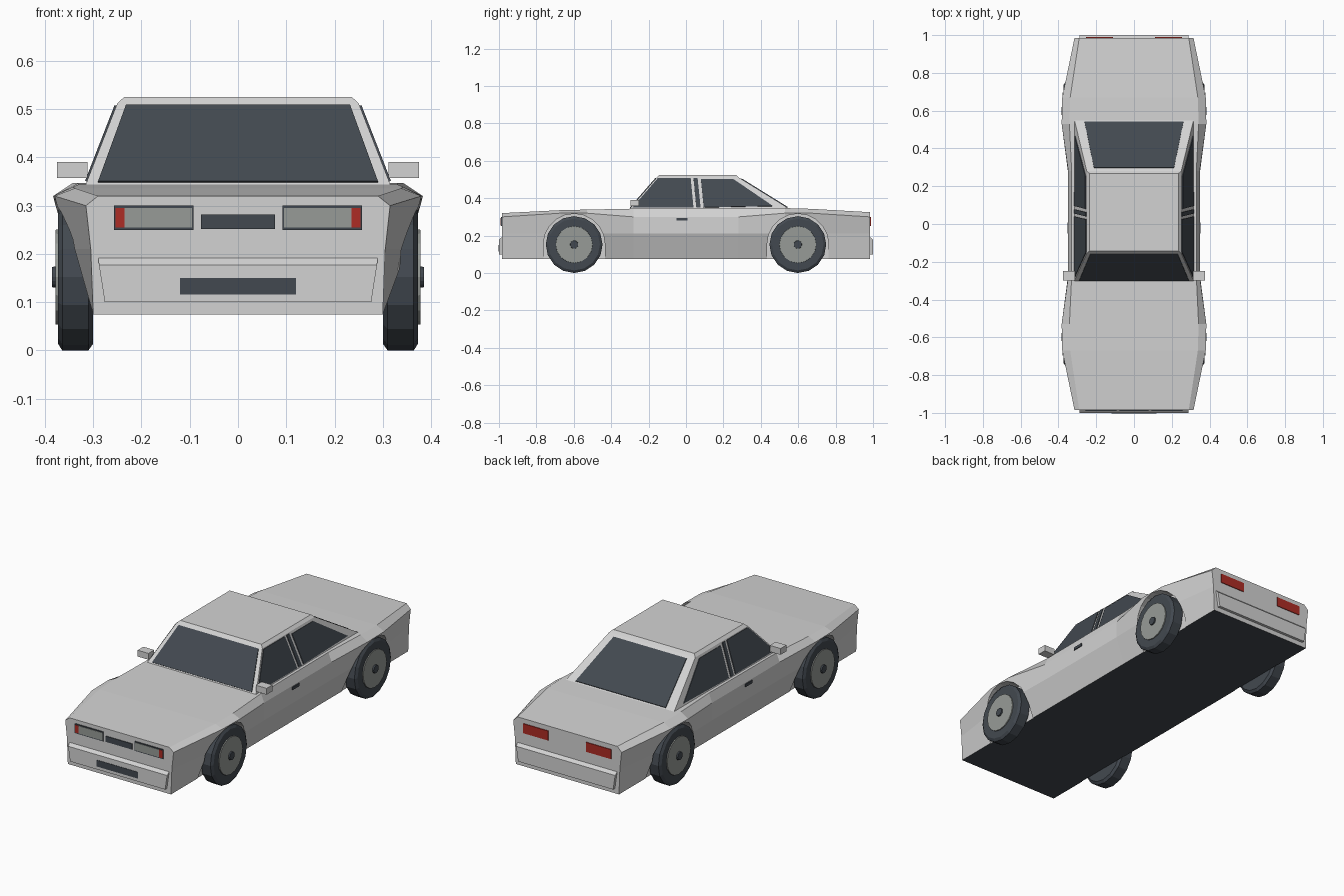
import bpy, bmesh
from math import sin, cos, pi
from mathutils import Vector

cube = bpy.data.objects.get("Cube")
if cube:
    bpy.data.objects.remove(cube, do_unlink=True)


def material(name, r, g, b):
    m = bpy.data.materials.new(name)
    m.use_nodes = True
    m.diffuse_color = (r, g, b, 1)
    m.node_tree.nodes["Principled BSDF"].inputs["Base Color"].default_value = (r, g, b, 1)
    return m


silver = material("silver_paint", 0.65, 0.65, 0.65)
dark = material("dark_glass_and_rubber", 0.055, 0.066, 0.08)
grey = material("lamp_and_hub_grey", 0.31, 0.33, 0.31)
red = material("red_lens", 0.42, 0.025, 0.018)


def loft(name, rings, mat):
    """Closed solid skinned through rings that share a point count."""
    bm = bmesh.new()
    loops = [[bm.verts.new(p) for p in ring] for ring in rings]
    n = len(loops[0])
    for a, b in zip(loops, loops[1:]):
        for i in range(n):
            j = (i + 1) % n
            bm.faces.new((a[i], a[j], b[j], b[i]))
    bm.faces.new(loops[0])
    bm.faces.new(loops[-1])
    bmesh.ops.recalc_face_normals(bm, faces=bm.faces)
    mesh = bpy.data.meshes.new(name)
    bm.to_mesh(mesh)
    bm.free()
    mesh.materials.append(mat)
    obj = bpy.data.objects.new(name, mesh)
    bpy.context.collection.objects.link(obj)
    return obj


def plate(name, pts, mat, half=0.004):
    """Thin panel straddling the surface it lies on."""
    pts = [Vector(p) for p in pts]
    off = (pts[1] - pts[0]).cross(pts[2] - pts[0]).normalized() * half
    return loft(name, [[p - off for p in pts], [p + off for p in pts]], mat)


def end_plate(name, x0, x1, z0, z1, y, mat, half=0.004):
    return plate(name, [(x0, y, z0), (x1, y, z0), (x1, y, z1), (x0, y, z1)], mat, half)


def box(name, x0, x1, y0, y1, z0, z1, mat):
    ring = [(x0, y0), (x1, y0), (x1, y1), (x0, y1)]
    return loft(name, [[(x, y, z) for x, y in ring] for z in (z0, z1)], mat)


SIDES = (("left", 1), ("right", -1))
AXLES = (("front", -0.598), ("rear", 0.598))

# Body: y, waist x, shoulder x, shoulder z, deck x, deck z
stations = [
    (-0.985, 0.305, 0.315, 0.30, 0.29, 0.32),
    (-0.67, 0.35, 0.38, 0.32, 0.338, 0.336),
    (-0.53, 0.355, 0.383, 0.32, 0.342, 0.339),
    (-0.28, 0.35, 0.348, 0.30, 0.33, 0.344),
    (0.28, 0.35, 0.348, 0.30, 0.33, 0.347),
    (0.53, 0.355, 0.383, 0.32, 0.342, 0.347),
    (0.67, 0.35, 0.38, 0.32, 0.338, 0.343),
    (0.985, 0.305, 0.315, 0.30, 0.29, 0.325),
]
rings = []
for y, wx, sx, sz, dx, dz in stations:
    half = [(0.30, 0.075), (wx, 0.21), (sx, sz), (dx, dz)]
    rings.append([(x, y, z) for x, z in half] + [(-x, y, z) for x, z in reversed(half)])
body = loft("body", rings, silver)

# Wheel arches cut out of the body
cutters = []
for side, s in SIDES:
    for axle, y in AXLES:
        arch = [(y + 0.165 * cos(pi * i / 10), 0.152 + 0.165 * sin(pi * i / 10)) for i in range(11)]
        arch += [(y - 0.165, 0.0), (y + 0.165, 0.0)]
        cut = loft("arch_cutter", [[(s * x, a, z) for a, z in arch] for x in (0.297, 0.5)], silver)
        cut.hide_render = True
        mod = body.modifiers.new("arch", "BOOLEAN")
        mod.operation = "DIFFERENCE"
        mod.solver = "EXACT"
        mod.object = cut
        cutters.append(cut)
deps = bpy.context.evaluated_depsgraph_get()
cut_mesh = bpy.data.meshes.new_from_object(body.evaluated_get(deps))
body.modifiers.clear()
body.data = cut_mesh
for cut in cutters:
    bpy.data.objects.remove(cut, do_unlink=True)

# Dark floor on the underside
cut_mesh.materials.clear()
cut_mesh.materials.append(silver)
cut_mesh.materials.append(dark)
for f in cut_mesh.polygons:
    f.material_index = 1 if f.normal.z < -0.9 and f.center.z < 0.08 else 0

# Cabin with a chamfered roof edge
cabin = [
    (0.319, -0.309, 0.335, 0.566),
    (0.25, -0.155, 0.512, 0.28),
    (0.236, -0.143, 0.525, 0.268),
]
loft("cabin", [[(-x, y0, z), (x, y0, z), (x, y1, z), (-x, y1, z)] for x, y0, z, y1 in cabin], silver)


def slope_point(z, y_low, y_high):
    return y_low + (y_high - y_low) * (z - 0.335) / 0.177


# Windscreen and rear window
for name, lo, hi, x0, x1, z0, z1 in (
    ("windscreen", -0.309, -0.155, 0.29, 0.232, 0.348, 0.507),
    ("rear_window", 0.566, 0.28, 0.262, 0.212, 0.35, 0.502),
):
    y0, y1 = slope_point(z0, lo, hi), slope_point(z1, lo, hi)
    plate(name, [(-x0, y0, z0), (x0, y0, z0), (x1, y1, z1), (-x1, y1, z1)], dark)

# Side glass, with a dark pillar strip between the panes
panes = {
    "front_side_window": [(-0.285, 0.35), (0.04, 0.35), (0.025, 0.507), (-0.15, 0.507)],
    "pillar_strip": [(0.055, 0.35), (0.078, 0.35), (0.062, 0.507), (0.04, 0.507)],
    "rear_side_window": [(0.095, 0.35), (0.465, 0.357), (0.255, 0.5), (0.08, 0.5)],
}
for side, s in SIDES:
    for name, pts in panes.items():
        plate(f"{side}_{name}", [(s * slope_point(z, 0.319, 0.25), y, z) for y, z in pts], dark)
    box(f"{side}_mirror", s * 0.312, s * 0.375, -0.298, -0.25, 0.357, 0.39, silver)
    box(f"{side}_door_handle", s * 0.345, s * 0.353, -0.05, 0.008, 0.28, 0.295, dark)

# Bumpers with a sloped upper edge
for end, s in (("front", -1), ("rear", 1)):
    profile = [(0.98, 0.1, 0.276), (1.0, 0.1, 0.276), (1.0, 0.177, 0.288), (0.98, 0.196, 0.29)]
    loft(f"{end}_bumper", [[(k * x, s * y, z) for y, z, x in profile] for k in (-1, 1)], silver)

# Lamps, grille and lower intake
for side, s in SIDES:
    end_plate(f"{side}_headlamp_surround", s * 0.092, s * 0.257, 0.25, 0.3, -0.985, dark)
    end_plate(f"{side}_headlamp", s * 0.095, s * 0.235, 0.255, 0.295, -0.987, grey)
    end_plate(f"{side}_indicator", s * 0.235, s * 0.254, 0.255, 0.295, -0.987, red)
    end_plate(f"{side}_tail_lamp", s * 0.11, s * 0.255, 0.25, 0.3, 0.985, red)
end_plate("grille", -0.077, 0.077, 0.252, 0.282, -0.985, dark)
end_plate("lower_intake", -0.12, 0.12, 0.116, 0.15, -1.0, dark, 0.002)

# Wheels: profiles of (x, radius)
wheel_parts = {
    "tyre": ([(0.3, 0.138), (0.31, 0.152), (0.364, 0.152), (0.373, 0.138)], dark),
    "hub": ([(0.36, 0.1), (0.378, 0.098)], grey),
    "hub_cap": ([(0.37, 0.023), (0.385, 0.021)], dark),
}
for side, s in SIDES:
    for axle, y in AXLES:
        for part, (profile, mat) in wheel_parts.items():
            circles = [
                [(s * x, y + r * cos(pi * i / 8), 0.152 + r * sin(pi * i / 8)) for i in range(16)]
                for x, r in profile
            ]
            loft(f"{axle}_{side}_{part}", circles, mat)
